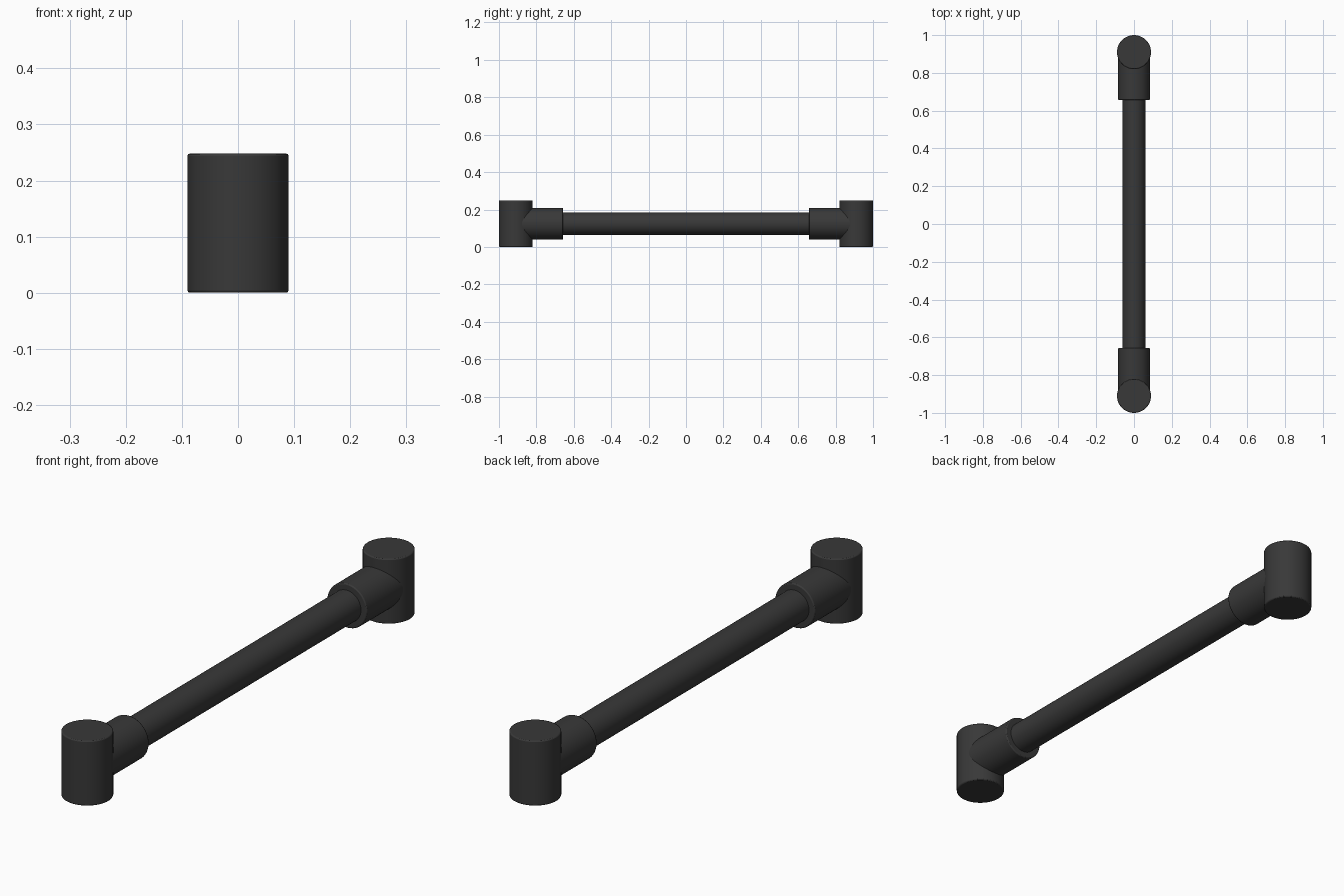
import bpy
import math

if "Cube" in bpy.data.objects:
    bpy.data.objects.remove(bpy.data.objects["Cube"])

AXIS_Z = 0.124      # height of the bar's centre line
POST_Y = 0.91       # distance of each post from the centre
SLEEVE_END = 0.657  # where the sleeve stops and the bare tube begins

dark = bpy.data.materials.new("dark_metal")
dark.diffuse_color = (0.04, 0.04, 0.04, 1)
dark.use_nodes = True
dark.node_tree.nodes["Principled BSDF"].inputs["Base Color"].default_value = dark.diffuse_color


def cylinder(name, radius, length, location, along_y=False, bevel=0.0):
    rotation = (math.pi / 2, 0, 0) if along_y else (0, 0, 0)
    bpy.ops.mesh.primitive_cylinder_add(vertices=64, radius=radius, depth=length,
                                        location=location, rotation=rotation)
    obj = bpy.context.object
    obj.name = name
    obj.data.materials.append(dark)
    bpy.ops.object.shade_smooth_by_angle(angle=math.radians(30))
    if bevel:
        mod = obj.modifiers.new("edge_bevel", 'BEVEL')
        mod.width = bevel
        mod.segments = 2
        mod.limit_method = 'ANGLE'
        mod.angle_limit = math.radians(40)
    return obj


# Long tube between the two sleeves, reaching a little way inside them
cylinder("tube", 0.06, 2 * SLEEVE_END + 0.2, (0, 0, AXIS_Z), along_y=True)

# T-shaped connector at each end: upright post plus a sleeve around the tube
for side, label in ((-1, "front"), (1, "back")):
    cylinder(label + "_post", 0.09, 2 * AXIS_Z, (0, side * POST_Y, AXIS_Z), bevel=0.004)
    cylinder(label + "_sleeve", 0.084, POST_Y - SLEEVE_END,
             (0, side * (POST_Y + SLEEVE_END) / 2, AXIS_Z), along_y=True, bevel=0.004)
